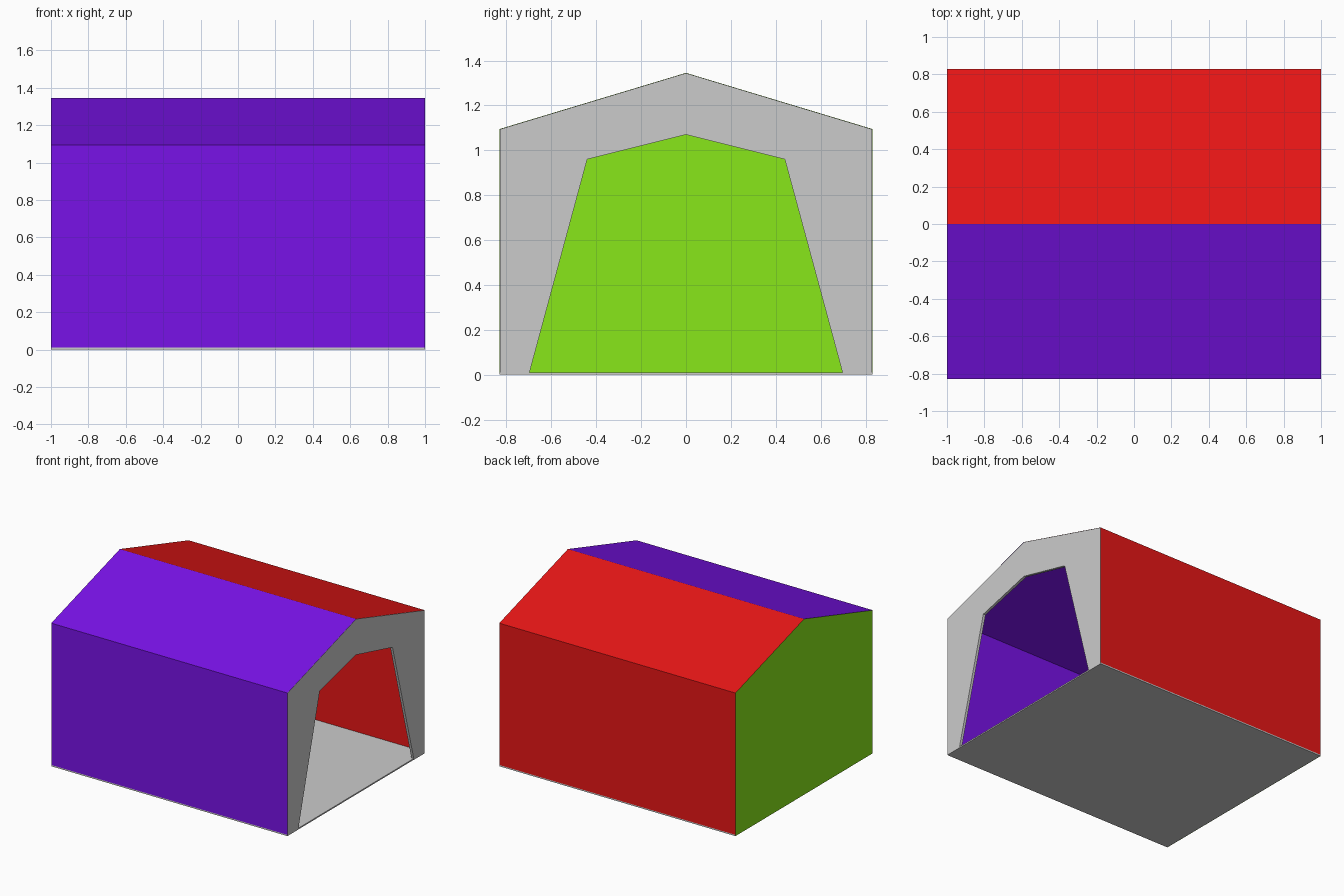
import bpy, bmesh

if "Cube" in bpy.data.objects:
    bpy.data.objects.remove(bpy.data.objects["Cube"])

HALF_L, HALF_W, EAVE, RIDGE = 1.0, 0.83, 1.095, 1.345
FLOOR, PORTAL, GAP = 0.01, 0.02, 0.001


def material(name, rgb):
    m = bpy.data.materials.new(name)
    m.diffuse_color = (*rgb, 1)
    m.use_nodes = True
    m.node_tree.nodes["Principled BSDF"].inputs["Base Color"].default_value = m.diffuse_color
    return m


def extruded(name, outline, x0, x1, mat=None, closed=True):
    """Sweep a (y, z) outline along x; a closed outline becomes a capped solid,
    or a single flat sheet when x0 == x1."""
    bm = bmesh.new()
    a = [bm.verts.new((x0, y, z)) for y, z in outline]
    if closed:
        bm.faces.new(a)
    if x0 != x1:
        b = [bm.verts.new((x1, y, z)) for y, z in outline]
        n = len(outline)
        for i in range(n if closed else n - 1):
            j = (i + 1) % n
            bm.faces.new((a[i], a[j], b[j], b[i]))
        if closed:
            bm.faces.new(b[::-1])
            bmesh.ops.recalc_face_normals(bm, faces=bm.faces)
    bm.normal_update()
    mesh = bpy.data.meshes.new(name)
    bm.to_mesh(mesh)
    bm.free()
    ob = bpy.data.objects.new(name, mesh)
    bpy.context.collection.objects.link(ob)
    if mat:
        mesh.materials.append(mat)
    return ob


purple = material("purple", (0.19, 0.006, 0.8))
red = material("red", (0.8, 0.008, 0.008))
green = material("green", (0.25, 0.8, 0.01))

# Wall and roof sheets, one for each side, meeting at the ridge
right_half = [(-HALF_W, FLOOR), (-HALF_W, EAVE), (0, RIDGE)]
extruded("front_wall_and_roof", right_half, HALF_L, -HALF_L, purple, closed=False)
extruded("back_wall_and_roof", [(-y, z) for y, z in right_half],
         -HALF_L, HALF_L, red, closed=False)

# Closed gable wall at the left end
gable = [(HALF_W, 0), (-HALF_W, 0), (-HALF_W, EAVE), (0, RIDGE), (HALF_W, EAVE)]
extruded("end_gable", gable, -HALF_L, -HALF_L, green)

# Floor slab
extruded("floor", [(-HALF_W, 0), (HALF_W, 0), (HALF_W, FLOOR), (-HALF_W, FLOOR)],
         -HALF_L + GAP, HALF_L - GAP)

# Portal frame around the doorway, open at the floor
w = HALF_W - GAP
outer = [(-w, 0), (-w, EAVE - GAP), (0, RIDGE - GAP), (w, EAVE - GAP), (w, 0)]
opening = [(0.70, 0), (0.44, 0.96), (0, 1.07), (-0.44, 0.96), (-0.70, 0)]
extruded("portal_frame", outer + opening, HALF_L - PORTAL, HALF_L)
